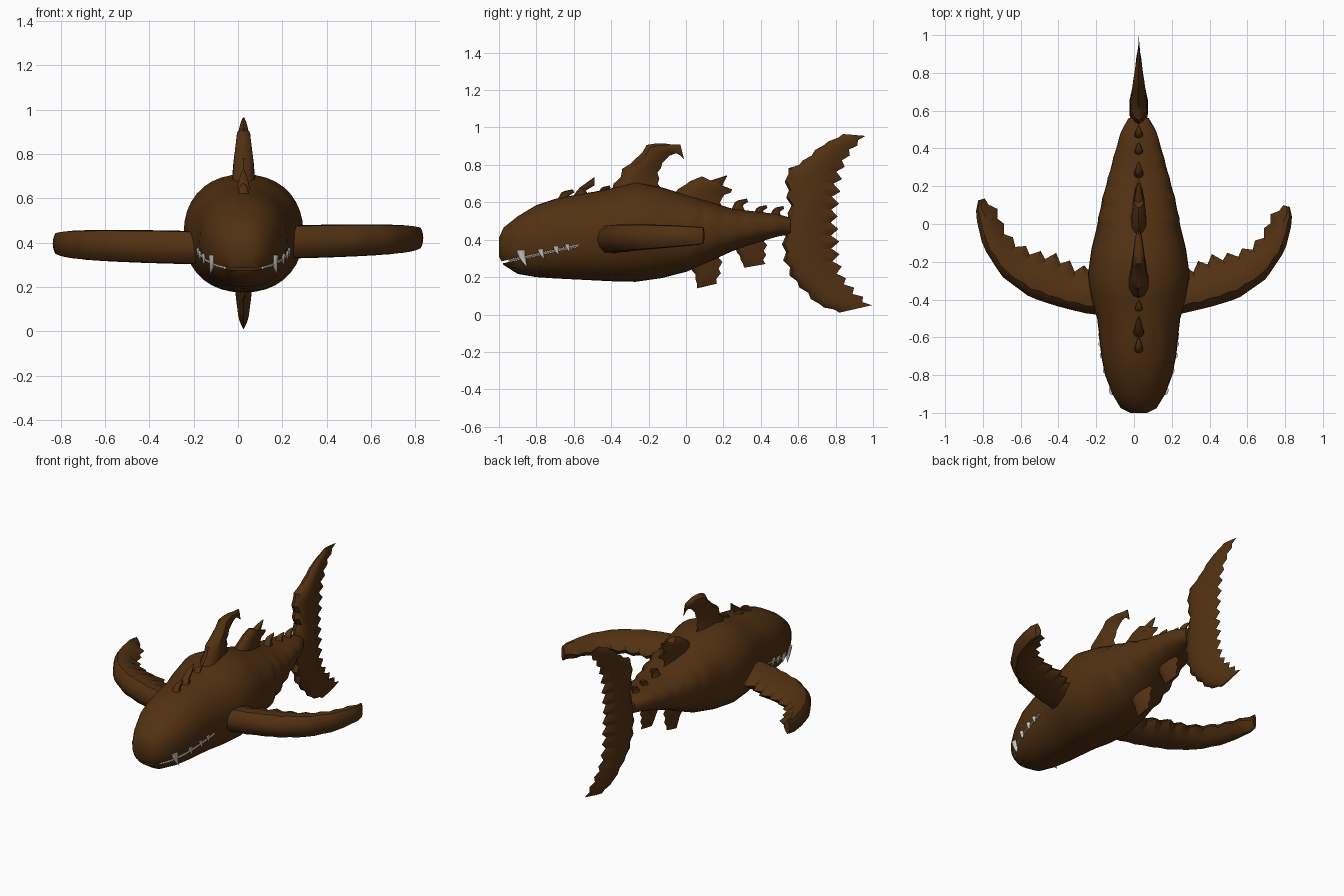
import bpy, bmesh, math
from mathutils import Vector

if "Cube" in bpy.data.objects:
    bpy.data.objects.remove(bpy.data.objects["Cube"])

CX = 0.025  # centre line of the body


def material(name, rgb):
    mat = bpy.data.materials.new(name)
    mat.use_nodes = True
    mat.diffuse_color = (*rgb, 1)
    bsdf = mat.node_tree.nodes["Principled BSDF"]
    bsdf.inputs["Base Color"].default_value = (*rgb, 1)
    bsdf.inputs["Roughness"].default_value = 0.8
    return mat


BROWN = material("dark brown hide", (0.085, 0.031, 0.006))
IVORY = material("ivory teeth", (0.62, 0.6, 0.52))


def smooth(obj, angle=40):
    bpy.ops.object.select_all(action="DESELECT")
    obj.select_set(True)
    bpy.context.view_layer.objects.active = obj
    bpy.ops.object.shade_smooth_by_angle(angle=math.radians(angle))


def loft(name, rings, mat, angle=40):
    """Skin a list of closed rings and cap both ends."""
    bm = bmesh.new()
    loops = [[bm.verts.new(p) for p in ring] for ring in rings]
    n = len(rings[0])
    for a, b in zip(loops, loops[1:]):
        for i in range(n):
            j = (i + 1) % n
            bm.faces.new((a[i], a[j], b[j], b[i]))
    bm.faces.new(loops[0])
    bm.faces.new(loops[-1])
    bmesh.ops.recalc_face_normals(bm, faces=bm.faces)
    mesh = bpy.data.meshes.new(name)
    bm.to_mesh(mesh)
    bm.free()
    obj = bpy.data.objects.new(name, mesh)
    bpy.context.collection.objects.link(obj)
    mesh.materials.append(mat)
    smooth(obj, angle)
    return obj


# Body stations: y, top, bottom, half width
STATIONS = [
    (-1, .41, .31, .045), (-.975, .465, .265, .095), (-.9, .525, .217, .14),
    (-.8, .585, .2, .178), (-.7, .618, .193, .198), (-.6, .638, .188, .208),
    (-.5, .655, .183, .22), (-.4, .675, .178, .25), (-.27, .708, .175, .27),
    (-.13, .68, .195, .25), (0, .64, .228, .218), (.12, .605, .28, .195),
    (.25, .565, .34, .16), (.38, .55, .385, .125), (.5, .535, .42, .09),
    (.58, .51, .43, .04)]


def section(y):
    """Top, bottom and half width of the body at y."""
    i = 0
    while i < len(STATIONS) - 2 and STATIONS[i + 1][0] < y:
        i += 1
    a, b = STATIONS[i], STATIONS[i + 1]
    t = (y - a[0]) / (b[0] - a[0])
    return [p + (q - p) * t for p, q in zip(a[1:], b[1:])]


def side_x(y, z):
    """Distance of the body surface from the centre line."""
    top, bottom, half = section(y)
    k = abs(2 * z - top - bottom) / (top - bottom)
    return half * max(0, 1 - k ** 2.2) ** (1 / 2.2)


def body_ring(y, ridge=0):
    top, bottom, half = section(y)
    ring = []
    for i in range(36):
        a = math.tau * i / 36
        c, s = math.cos(a), math.sin(a)
        # upper flanks of the rear carry rough scalloped ridges
        grow = 1 + ridge * max(0, math.sin(2 * abs(math.atan2(s, abs(c)))))
        x = math.copysign(abs(c) ** (2 / 2.2), c) * half * grow
        z = math.copysign(abs(s) ** (2 / 2.2), s) * (top - bottom) / 2
        ring.append((CX + x, y, (top + bottom) / 2 + z))
    return ring


front_ys = [s[0] for s in STATIONS if s[0] < 0]
rear_ys = [i * 0.035 for i in range(17)]
body = loft("body", [body_ring(y) for y in front_ys] +
            [body_ring(y, 0.09 * (i % 3 == 1)) for i, y in enumerate(rear_ys)], BROWN, 50)

# Mouth slit, cut through the head
MOUTH_BACK, MOUTH_SLOPE = -0.57, 0.22


def lip(y):
    return 0.37 + (y - MOUTH_BACK) * MOUTH_SLOPE


bpy.ops.mesh.primitive_cube_add(size=1, location=(CX, -0.82, lip(-0.82)))
cutter = bpy.context.object
cutter.name = "mouth_cutter"
cutter.hide_render = True
cutter.scale = (0.8, 0.5, 0.012)
cutter.rotation_euler.x = math.atan(MOUTH_SLOPE)
cut = body.modifiers.new("mouth", "BOOLEAN")
cut.operation, cut.object, cut.solver = "DIFFERENCE", cutter, "EXACT"
bpy.context.view_layer.objects.active = body
bpy.ops.object.modifier_apply(modifier=cut.name)
bpy.data.objects.remove(cutter)


def resample(points, count):
    """Evenly spaced points along a polyline."""
    pts = [Vector(p) for p in points]
    lengths = [(b - a).length for a, b in zip(pts, pts[1:])]
    out = []
    for k in range(count):
        d, i = sum(lengths) * k / (count - 1), 0
        while i < len(lengths) - 1 and d > lengths[i]:
            d -= lengths[i]
            i += 1
        out.append(pts[i].lerp(pts[i + 1], min(1, d / lengths[i])))
    return out


FOIL = [(0, 0), (.05, .55), (.18, .95), (.4, 1), (.7, .65), (1, 0)]


def fin(name, lead, trail, thick, place, count=13, notch=(0, 0), angle=35):
    """Loft foil sections between a leading and a trailing edge."""
    lead, trail = resample(lead, count), resample(trail, count)
    rings = []
    for k, (a, b) in enumerate(zip(lead, trail)):
        u = k / (count - 1)
        if k % 2 and 0 < k < count - 1:
            a, b = a.lerp(b, notch[0]), b.lerp(a, notch[1])
        outline = FOIL + [(t, -h) for t, h in FOIL[-2:0:-1]]
        rings.append([place(a.lerp(b, t), h * thick(u), u) for t, h in outline])
    return loft(name, rings, BROWN, angle)


def upright(p, h, u):
    return (CX + h, p.x, p.y)


# Tail fin, from upper tip to lower tip
fin("tail_fin",
    [(.84, .965), (.72, .905), (.62, .82), (.525, .77), (.53, .65), (.55, .56), (.51, .45),
     (.515, .3), (.56, .19), (.62, .13), (.7, .05), (.82, .01)],
    [(.96, .955), (.88, .86), (.84, .77), (.825, .65), (.81, .52), (.82, .4), (.82, .3),
     (.85, .2), (.92, .12), (.995, .05)],
    lambda u: 0.004 + 0.046 * math.sin(math.pi * u) ** 0.7, upright, 31, (.07, .14))

# Fins along the back and belly: base first, tip last
def taper(base):
    return lambda u: base * (1 - u) ** 0.6 + 0.003


fin("main_dorsal_fin",
    [(-.44, .62), (-.36, .74), (-.33, .8), (-.28, .82), (-.2, .92), (-.03, .91)],
    [(-.1, .62), (-.14, .69), (-.145, .76), (-.11, .83), (-.05, .865), (-.01, .83)],
    taper(.055), upright, 13, (.06, .05))
fin("second_dorsal_fin",
    [(-.1, .62), (-.02, .69), (.08, .745), (.11, .71), (.22, .745)],
    [(.2, .57), (.19, .62), (.26, .665), (.19, .68), (.22, .74)],
    taper(.04), upright, 11, (.03, .05))
fin("nape_spine", [(-.62, .6), (-.58, .67), (-.49, .735)],
    [(-.5, .63), (-.54, .66), (-.49, .69)], taper(.03), upright, 7)
for i, (y, z, size) in enumerate([(-.7, .61, .06), (-.48, .645, .045), (.23, .56, .06),
                                  (.35, .535, .05), (.44, .53, .05)]):
    fin("back_spine_%d" % (i + 1), [(y, z - .02), (y + size * .6, z + size * .8), (y + size * 1.6, z + size)],
        [(y + size * 1.5, z - .02), (y + size * 1.2, z + size * .4), (y + size * 1.7, z + size * .7)],
        taper(.025), upright, 7)
fin("front_belly_fin", [(.0, .27), (.045, .22), (.06, .14)],
    [(.2, .34), (.19, .23), (.165, .165)], taper(.04), upright, 7, (.03, .12))
fin("rear_belly_fin", [(.25, .37), (.285, .31), (.31, .25)],
    [(.44, .42), (.43, .33), (.425, .27)], taper(.035), upright, 7, (.03, .12))

# Pectoral fins
for side, label, height, sweep in ((1, "left", .4, 0), (-1, "right", .375, .035)):
    def flat(p, h, u):
        return (side * p.x, p.y + sweep * u * u, height + .022 * u + h)

    fin(label + "_pectoral_fin",
        [(.1, -.49), (.25, -.475), (.4, -.44), (.55, -.395), (.7, -.29), (.8, -.14), (.84, .02), (.825, .09)],
        [(.1, -.22), (.3, -.22), (.4, -.16), (.52, -.15), (.62, -.11), (.675, -.05), (.72, .05), (.79, .1)],
        lambda u: .075 - .03 * u ** 3, flat, 21, (0, .16))

# Gum lines and teeth along both sides of the mouth
for side, label in ((1, "left"), (-1, "right")):
    def at_lip(y, out=0.0):
        return Vector((CX + side * (side_x(y, lip(y)) + out), y, lip(y)))

    rings = []
    for k in range(12):
        p = at_lip(-.95 + k * .034)
        rings.append([p + Vector((.006 * math.cos(a), 0, .006 * math.sin(a)))
                      for a in (i * math.tau / 6 for i in range(6))])
    loft(label + "_gum_line", rings, IVORY)

    for k, (y, size) in enumerate([(-.87, 1), (-.77, .62), (-.69, .55), (-.63, .5)]):
        rings = []
        for j in range(6):
            u = j / 5
            r = .026 * size * (1 - u) ** 0.8 + .001
            # each tooth hooks backward as it points down
            c = at_lip(y - .01 * size + .03 * size * u * u, .004)
            c.z += size * (.042 - .095 * u)
            rings.append([c + Vector((r * .7 * math.cos(a), r * math.sin(a), 0))
                          for a in (i * math.tau / 8 for i in range(8))])
        loft("%s_tooth_%d" % (label, k + 1), rings, IVORY, 60)
